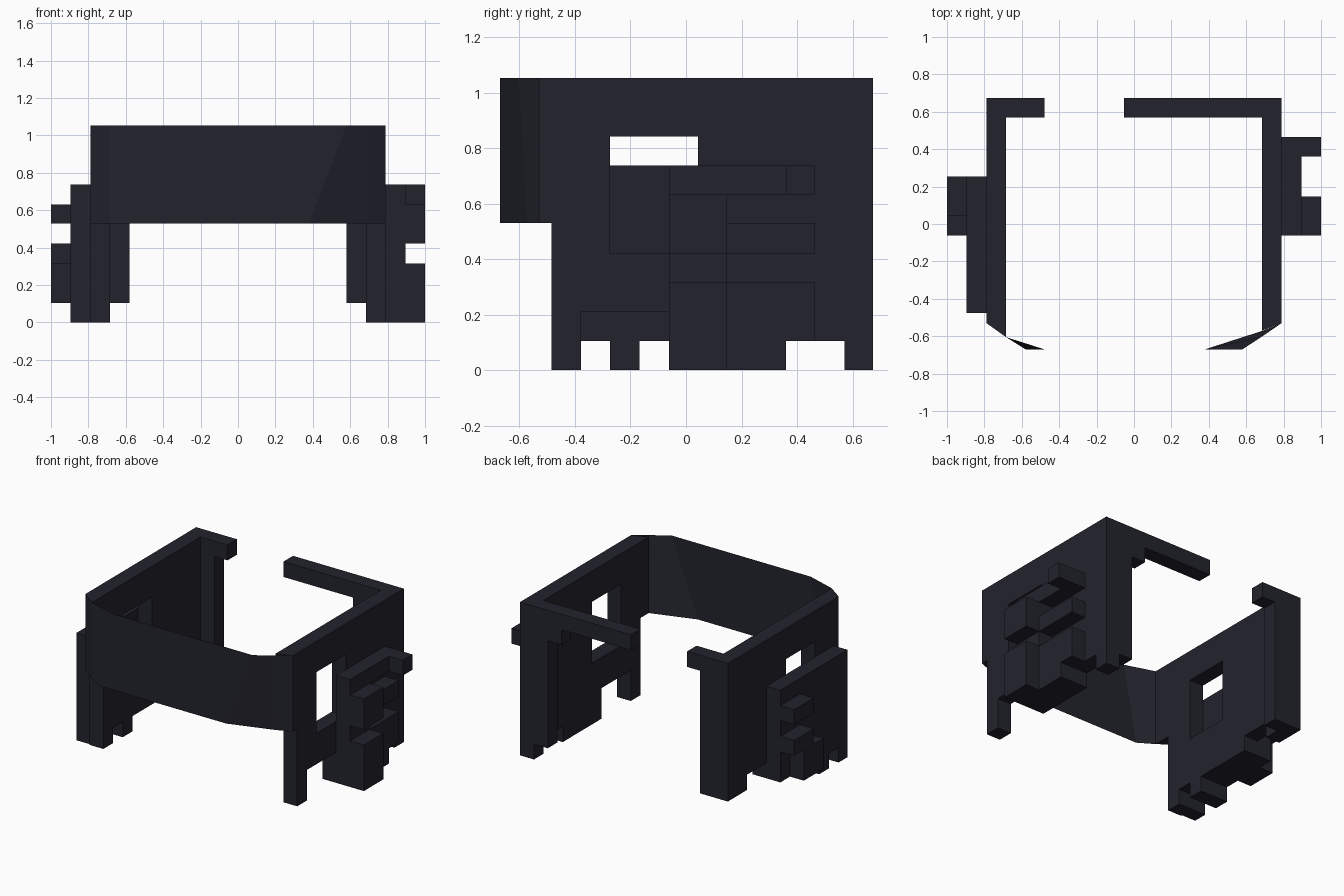
import bpy, bmesh
from mathutils import Vector

if "Cube" in bpy.data.objects:
    bpy.data.objects.remove(bpy.data.objects["Cube"])

mat = bpy.data.materials.new("dark navy")
mat.diffuse_color = (0.0165, 0.0165, 0.027, 1)
mat.use_nodes = True
mat.node_tree.nodes["Principled BSDF"].inputs["Base Color"].default_value = mat.diffuse_color


def finish(name, bm):
    mesh = bpy.data.meshes.new(name)
    bm.to_mesh(mesh)
    bm.free()
    mesh.materials.append(mat)
    ob = bpy.data.objects.new(name, mesh)
    bpy.context.collection.objects.link(ob)
    return ob


def slab(name, axis, lo, hi, *loops, slant=None):
    """Extrude flat outlines (the first is the border, the rest are holes) along x or y."""
    bm = bmesh.new()

    def place(p):
        return (lo, p[0], p[1]) if axis == 'x' else (p[0], lo, p[1])

    edges = []
    for loop in loops:
        vs = [bm.verts.new(place(p)) for p in loop]
        edges += [bm.edges.new((vs[i - 1], vs[i])) for i in range(len(vs))]
    bmesh.ops.triangle_fill(bm, edges=edges, use_beauty=True)
    res = bmesh.ops.extrude_face_region(bm, geom=bm.faces[:])
    moved = [v for v in res['geom'] if isinstance(v, bmesh.types.BMVert)]
    step = Vector((hi - lo, 0, 0)) if axis == 'x' else Vector((0, hi - lo, 0))
    bmesh.ops.translate(bm, verts=moved, vec=step)
    if slant:  # push the inner front edge to meet the curved front
        for v in bm.verts:
            if v.co.y < -0.52 and abs(v.co.x) < 0.7:
                v.co.y = slant
    bmesh.ops.recalc_face_normals(bm, faces=bm.faces[:])
    return finish(name, bm)


def box(name, x0, x1, y0, y1, z0, z1):
    return slab(name, 'x', x0, x1, [(y0, z0), (y1, z0), (y1, z1), (y0, z1)])


TOP = 1.053
window = [(-.273, .421), (.043, .421), (.043, .842), (-.273, .842)]
front = [(-.53, TOP), (-.53, .53), (-.484, .53), (-.484, 0), (-.378, 0)]

# Side walls with stepped lower edges and a window each
slab("right_wall", 'x', .684, .789,
     front + [(-.378, .21), (-.062, .21), (-.062, 0), (.36, 0), (.36, .105),
              (.57, .105), (.57, 0), (.673, 0), (.673, TOP)], window, slant=-.57)
slab("left_wall", 'x', -.789, -.684,
     front + [(-.378, .105), (-.273, .105), (-.273, 0), (-.167, 0), (-.167, .105),
              (.255, .105), (.255, .21), (.465, .21), (.465, .105),
              (.673, .105), (.673, TOP)], window, slant=-.605)

# Back corner posts with top beams and a gap between them
slab("back_right_beam", 'y', .57, .673,
     [(.684, .105), (.684, TOP), (-.053, TOP), (-.053, .947), (.474, .947),
      (.474, .842), (.579, .842), (.579, .105)])
slab("back_left_beam", 'y', .57, .673,
     [(-.684, .105), (-.684, TOP), (-.479, TOP), (-.479, .947), (-.579, .947), (-.579, .105)])

# Thin front band with chamfered corners
upper = [(-.789, -.53), (-.684, -.605), (-.48, -.67), (.58, -.67), (.684, -.602), (.789, -.53)]
lower = [(-.789, -.53), (-.684, -.605), (-.58, -.67), (.38, -.67), (.684, -.572), (.789, -.53)]
bm = bmesh.new()
up = [bm.verts.new((x, y, TOP)) for x, y in upper]
lo = [bm.verts.new((x, y, .53)) for x, y in lower]
for i in range(5):
    bm.faces.new((lo[i], lo[i + 1], up[i + 1], up[i]))
finish("front_band", bm)

# Left outer plate and its studs
slab("left_plate", 'x', -.895, -.789,
     [(-.475, 0), (-.378, 0), (-.378, .105), (-.273, .105), (-.273, 0), (-.167, 0),
      (-.167, .105), (.255, .105), (.255, .737), (-.475, .737)])
box("left_upper_stud", -1, -.895, .043, .255, .53, .632)
box("left_middle_stud", -1, -.895, .043, .255, .316, .421)
box("left_lower_stud", -1, -.895, -.062, .15, .105, .316)

# Right outer plate with notches between its shelves, and its studs
slab("right_plate", 'x', .789, .895,
     [(-.062, 0), (.36, 0), (.36, .105), (.465, .105), (.465, .316), (.148, .316),
      (.148, .421), (.465, .421), (.465, .53), (.148, .53), (.148, .632),
      (.465, .632), (.465, .737), (-.062, .737)])
box("right_rear_stud", .895, 1, .36, .465, .632, .737)
box("right_middle_stud", .895, 1, -.062, .148, .421, .632)
box("right_lower_stud", .895, 1, -.062, .148, 0, .316)
